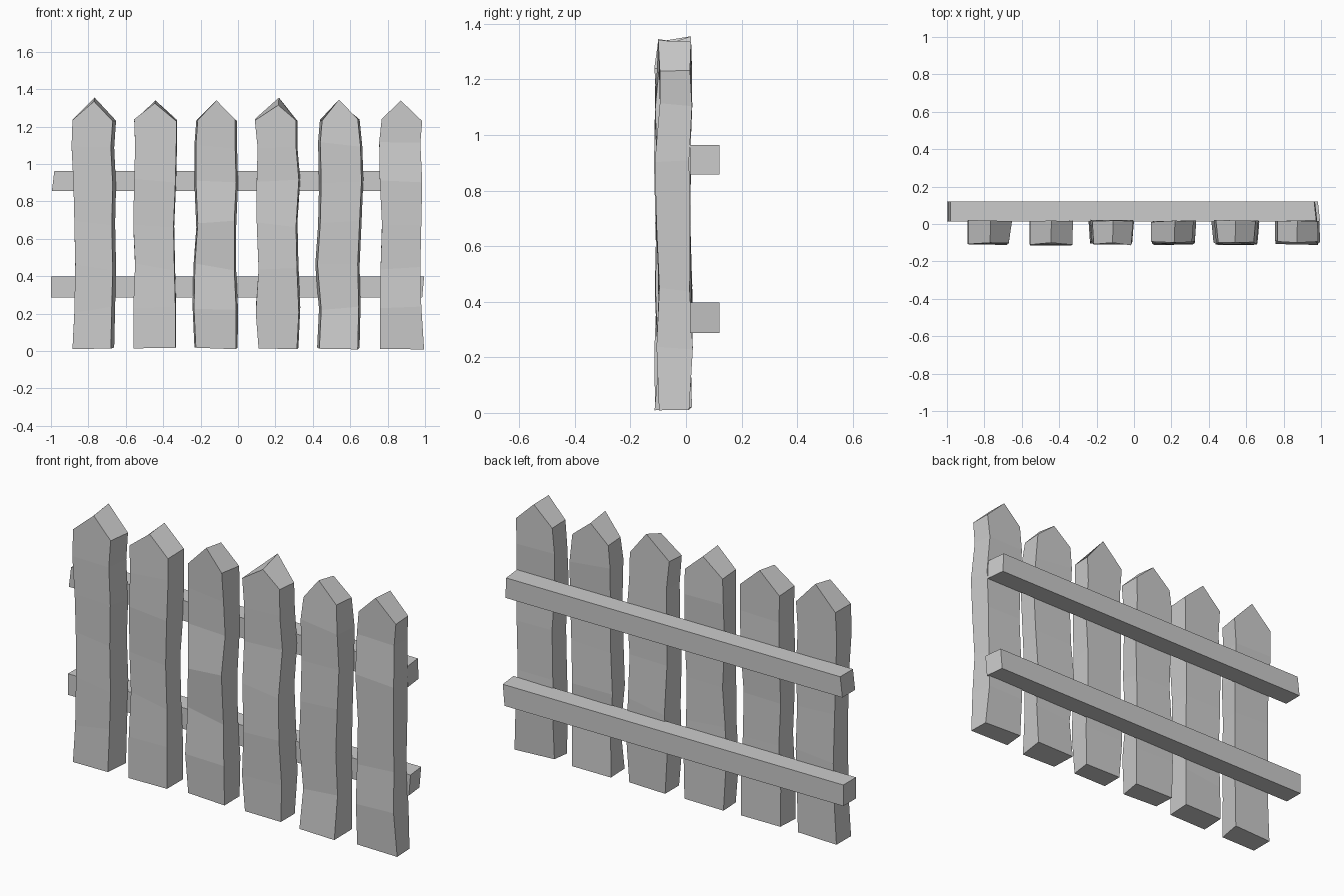
import bpy, bmesh, random

if "Cube" in bpy.data.objects:
    bpy.data.objects.remove(bpy.data.objects["Cube"])

random.seed(4)
LEVELS = [0.015, 0.22, 0.45, 0.68, 0.90, 1.10, 1.235]

# Per picket: front-face left and right edges at each level, extra width of the
# back face (left, right), then tip x and front/back tip height
PICKETS = [
    ([-.885, -.875, -.87, -.875, -.88, -.89, -.885], [-.68, -.675, -.67, -.675, -.67, -.68, -.67],
     (0.0, .018), (-.77, 1.335, 1.355)),
    ([-.56, -.56, -.55, -.56, -.555, -.55, -.555], [-.335, -.335, -.34, -.345, -.335, -.33, -.33],
     (0.0, .004), (-.445, 1.325, 1.34)),
    ([-.225, -.235, -.23, -.215, -.225, -.225, -.215], [-.012, -.01, -.02, -.02, -.01, -.015, -.015],
     (.008, .01), (-.115, 1.34, 1.325)),
    ([.11, .095, .11, .10, .10, .105, .09], [.315, .325, .315, .31, .325, .31, .31],
     (0.0, .008), (.215, 1.315, 1.355)),
    ([.435, .445, .425, .44, .445, .44, .45], [.64, .645, .64, .65, .66, .655, .64],
     (.012, .01), (.54, 1.345, 1.325)),
    ([.76, .76, .762, .77, .758, .755, .768], [.995, .98, .975, .98, .985, .975, .985],
     (0.0, -.004), (.87, 1.34, 1.335)),
]


def mesh_object(name, bm):
    bmesh.ops.recalc_face_normals(bm, faces=bm.faces)
    me = bpy.data.meshes.new(name)
    bm.to_mesh(me)
    bm.free()
    ob = bpy.data.objects.new(name, me)
    bpy.context.collection.objects.link(ob)
    return ob


def picket(i, left, right, extra, tip):
    bm = bmesh.new()
    j = lambda a: random.uniform(-a, a)
    rings = []
    # Wobbly hand-cut shaft, four corners per level
    for k, (z, l, r) in enumerate(zip(LEVELS, left, right)):
        front, back = -.103 + j(.01), .016 + j(.007)
        dz = .006 if k in (0, 6) else .02
        rings.append([bm.verts.new(p) for p in (
            (l, front + j(.004), z + j(dz)), (r, front + j(.004), z + j(dz)),
            (r + extra[1], back + j(.004), z + j(dz)),
            (l - extra[0], back + j(.004), z + j(dz)))])
    for a, b in zip(rings, rings[1:]):
        for k in range(4):
            n = (k + 1) % 4
            if k in (1, 3) or b is not rings[-1]:
                bm.faces.new((a[k], a[n], b[n], b[k]))
    bm.faces.new(rings[0][::-1])
    # Gabled point running front to back
    x, zf, zb = tip
    tf, tb = bm.verts.new((x, -.1, zf)), bm.verts.new((x + .004, .018, zb))
    a, b = rings[-2], rings[-1]
    bm.faces.new((a[0], a[1], b[1], tf, b[0]))
    bm.faces.new((a[2], a[3], b[3], tb, b[2]))
    bm.faces.new((b[1], b[2], tb, tf))
    bm.faces.new((b[3], b[0], tf, tb))
    mesh_object(f"picket_{i}", bm)


def rail(name, z0, z1, x_left, x_right):
    # x_left / x_right give (bottom, top) so the sawn ends slant a little
    bm = bmesh.new()
    ends = []
    for xs, skew in ((x_left, 0.0), (x_right, -.012)):
        ends.append([bm.verts.new(p) for p in (
            (xs[0], .014, z0), (xs[0] + skew, .12, z0),
            (xs[1] + skew, .12, z1), (xs[1], .014, z1))])
    a, b = ends
    for k in range(4):
        n = (k + 1) % 4
        bm.faces.new((a[k], a[n], b[n], b[k]))
    bm.faces.new(a)
    bm.faces.new(b[::-1])
    mesh_object(name, bm)


for i, p in enumerate(PICKETS, 1):
    picket(i, *p)

# Two rear rails
rail("lower_rail", .287, .398, (-1.0, -1.0), (.985, .995))
rail("upper_rail", .857, .963, (-.995, -.982), (.98, .975))
